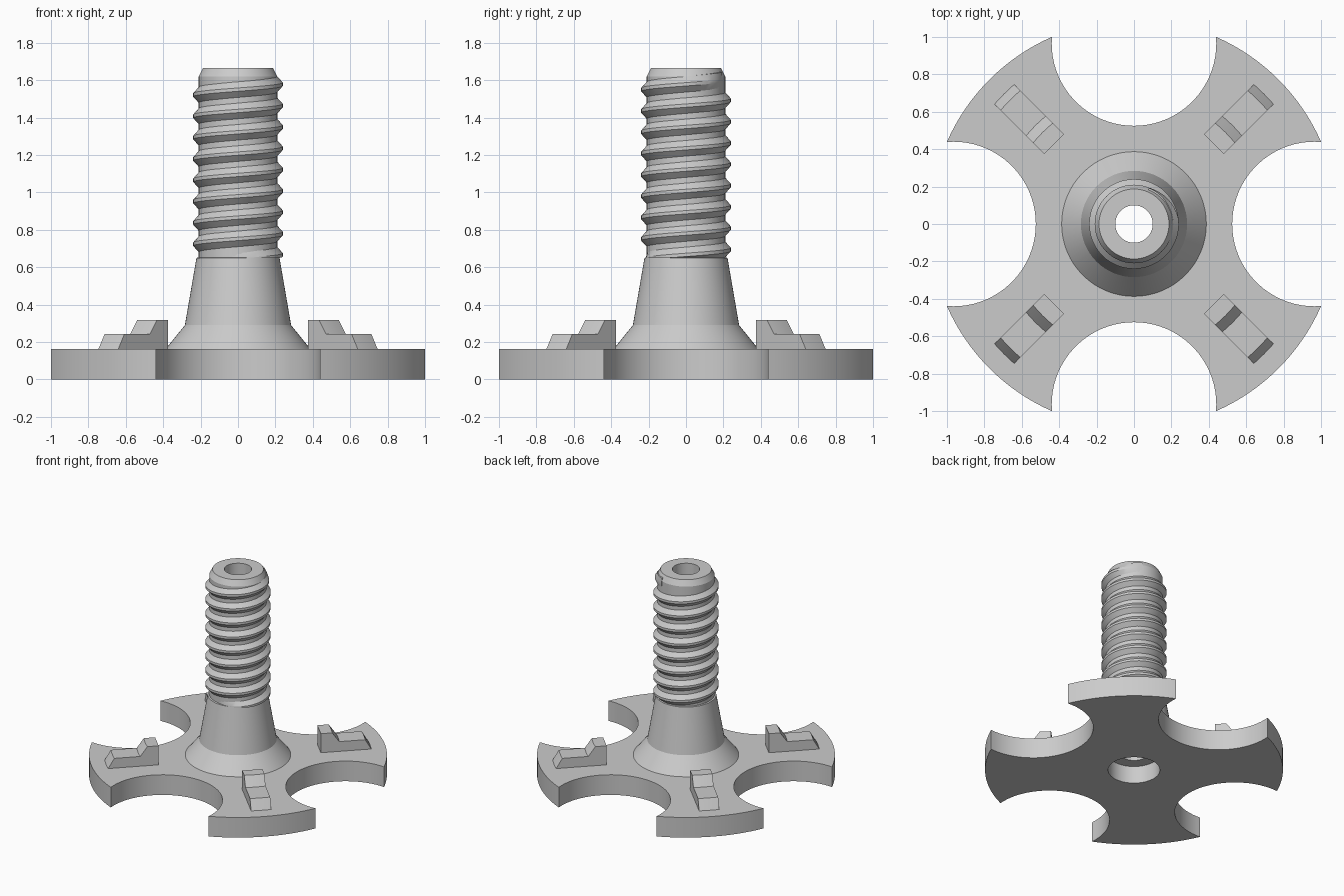
import bpy, bmesh, math
from math import sin, cos, pi, sqrt

cube = bpy.data.objects.get("Cube")
if cube:
    bpy.data.objects.remove(cube, do_unlink=True)

grey = bpy.data.materials.new("plain grey")
grey.use_nodes = True
grey.diffuse_color = (0.6, 0.6, 0.6, 1)
grey.node_tree.nodes["Principled BSDF"].inputs["Base Color"].default_value = (0.6, 0.6, 0.6, 1)

PLATE_TOP = 0.163


def select_only(obj):
    bpy.ops.object.select_all(action='DESELECT')
    obj.select_set(True)
    bpy.context.view_layer.objects.active = obj


def add_object(name, data, smooth=True):
    obj = bpy.data.objects.new(name, data)
    bpy.context.collection.objects.link(obj)
    data.materials.append(grey)
    select_only(obj)
    if smooth:
        bpy.ops.object.shade_smooth_by_angle(angle=math.radians(25))
    return obj


def sweep(name, sections, closed=False, smooth=True):
    """Skin a row of closed cross-sections; cap the ends unless it loops."""
    bm = bmesh.new()
    rings = [[bm.verts.new(p) for p in s] for s in sections]
    n = len(rings[0])
    for i in range(len(rings) if closed else len(rings) - 1):
        a, b = rings[i], rings[(i + 1) % len(rings)]
        for j in range(n):
            k = (j + 1) % n
            bm.faces.new((a[j], a[k], b[k], b[j]))
    if not closed:
        bm.faces.new(rings[0])
        bm.faces.new(rings[-1][::-1])
    bmesh.ops.recalc_face_normals(bm, faces=bm.faces)
    mesh = bpy.data.meshes.new(name)
    bm.to_mesh(mesh)
    bm.free()
    return add_object(name, mesh, smooth)


# Scalloped base plate: disc outline with four round bites and a centre hole
R, BITE, BITE_AT = 1.0925, 0.44, 0.965
tip_x = (R * R + BITE_AT ** 2 - BITE ** 2) / (2 * BITE_AT)
tip_y = sqrt(R * R - tip_x ** 2)
tip_angle = math.atan2(tip_y, tip_x)
bite_end = math.atan2(tip_y, tip_x - BITE_AT)
outline = []
for q in range(4):
    turn = q * pi / 2
    for i in range(41):
        a = -bite_end - (2 * pi - 2 * bite_end) * i / 40
        x, y = BITE_AT + BITE * cos(a), BITE * sin(a)
        outline.append((x * cos(turn) - y * sin(turn), x * sin(turn) + y * cos(turn)))
    for i in range(1, 16):
        a = turn + tip_angle + (pi / 2 - 2 * tip_angle) * i / 16
        outline.append((R * cos(a), R * sin(a)))
hole = [(0.19 * cos(2 * pi * i / 64), 0.19 * sin(2 * pi * i / 64)) for i in range(64)]

curve = bpy.data.curves.new("base_plate", 'CURVE')
curve.dimensions = '2D'
curve.fill_mode = 'BOTH'
curve.extrude = PLATE_TOP / 2
for points in (outline, hole):
    spline = curve.splines.new('POLY')
    spline.points.add(len(points) - 1)
    spline.use_cyclic_u = True
    for p, (x, y) in zip(spline.points, points):
        p.co = (x, y, 0, 1)
plate = add_object("base_plate", curve, smooth=False)
plate.location.z = PLATE_TOP / 2
bpy.ops.object.convert(target='MESH')
bpy.ops.object.transform_apply(location=True)
bpy.ops.object.shade_smooth_by_angle(angle=math.radians(25))

# Hollow stem: flared foot, tapered neck, thread core and chamfered tip
stem_profile = [(0.1, 0.14), (0.1, 1.665), (0.187, 1.665), (0.21, 1.62), (0.21, 0.652),
                (0.222, 0.65), (0.284, 0.29), (0.387, PLATE_TOP), (0.387, 0.15),
                (0.19, 0.15), (0.19, 0.14)]
angles = [2 * pi * i / 64 for i in range(64)]
sweep("stem", [[(r * cos(a), r * sin(a), z) for r, z in stem_profile] for a in angles], closed=True)

# Right-hand screw thread, fading in at the neck and out at the tip
PITCH, START, END, STEPS = 0.114, 0.635, 1.6, 48
sections = []
count = int((END - START) / PITCH * STEPS)
for i in range(count + 1):
    z = START + PITCH * i / STEPS
    a = (z - 1.578) / PITCH * 2 * pi
    fade = max(0.05, min(1, (z - START) / 0.02, (END - z) / 0.02))
    crest = 0.209 + 0.031 * fade
    profile = [(0.195, -0.045), (0.209, -0.043), (crest, -0.009),
               (crest, 0.009), (0.209, 0.043), (0.195, 0.045)]
    sections.append([(r * cos(a), r * sin(a), max(z + h, 0.65)) for r, h in profile])
sweep("screw_thread", sections)

# Four stepped lugs on the diagonals, with ends rounded about the centre
LUG = [(0.604, 0.15), (0.604, 0.317), (0.692, 0.317), (0.745, 0.242),
       (0.937, 0.242), (0.983, PLATE_TOP), (0.983, 0.15)]
for q, place in enumerate(("back_left", "back_right", "front_right", "front_left")):
    d = pi / 4 + q * pi / 2
    slices = []
    for i in range(7):
        w = 0.075 * (i / 3 - 1)
        ring = []
        for r, z in LUG:
            u = r if r < 0.65 else sqrt(r * r - w * w)
            ring.append((u * cos(d) - w * sin(d), u * sin(d) + w * cos(d), z))
        slices.append(ring)
    sweep("lug_" + place, slices)
